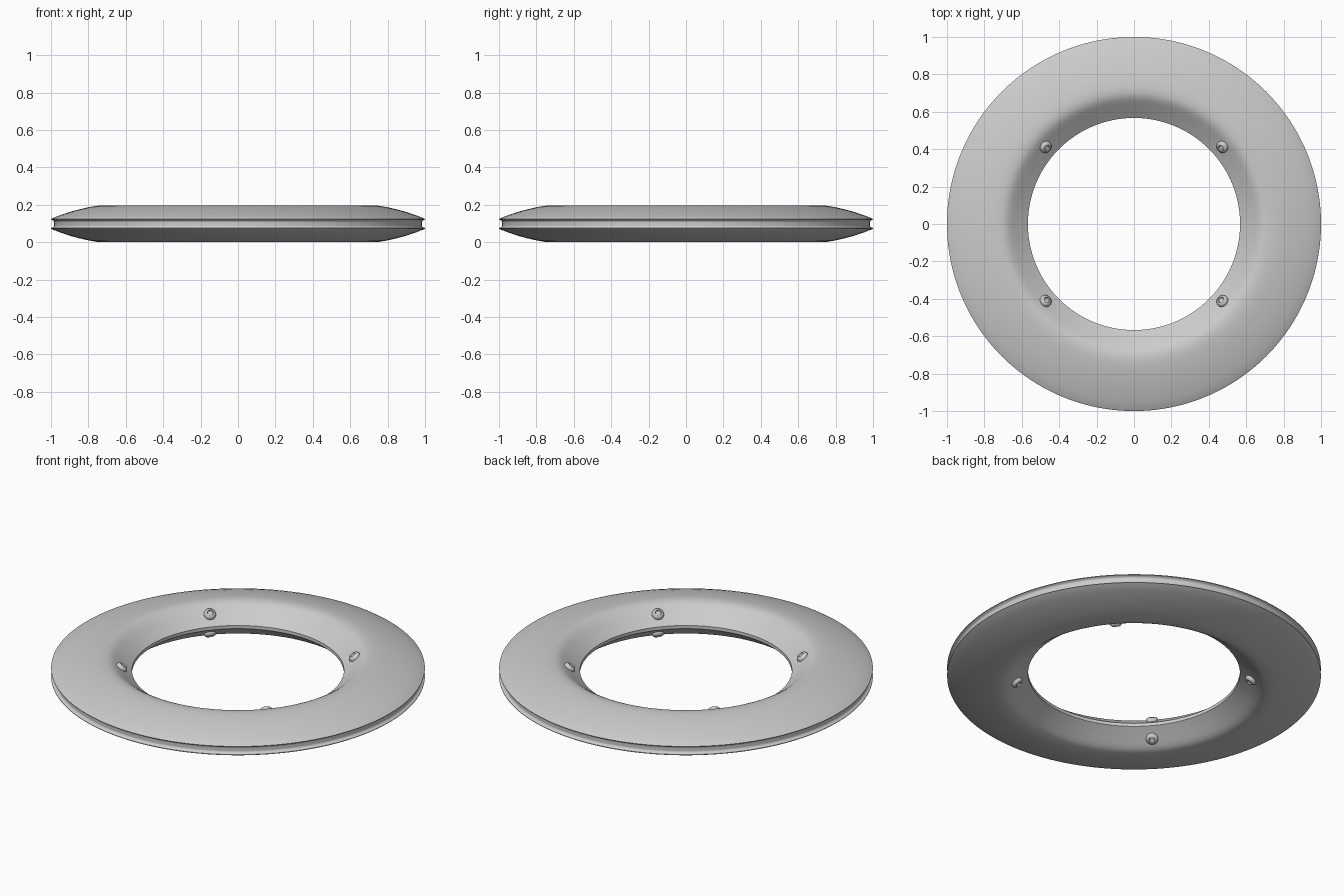
import bpy, math
from mathutils import Vector, Matrix

if "Cube" in bpy.data.objects:
    bpy.data.objects.remove(bpy.data.objects["Cube"])

MID = 0.0985  # height of the symmetry plane


def lathe(name, profile, steps, closed, angle=35):
    """Revolve (radius, z) points round the z axis."""
    verts, faces, n = [], [], len(profile)
    for i in range(steps):
        a = 2 * math.pi * i / steps
        verts += [(r * math.cos(a), r * math.sin(a), z) for r, z in profile]
    for i in range(steps):
        j = (i + 1) % steps
        for k in range(n if closed else n - 1):
            m = (k + 1) % n
            faces.append((i * n + k, j * n + k, j * n + m, i * n + m))
    if not closed:  # cap both ends
        faces.append([i * n for i in reversed(range(steps))])
        faces.append([i * n + n - 1 for i in range(steps)])
    mesh = bpy.data.meshes.new(name)
    mesh.from_pydata(verts, [], faces)
    obj = bpy.data.objects.new(name, mesh)
    bpy.context.collection.objects.link(obj)
    bpy.ops.object.select_all(action='DESELECT')
    obj.select_set(True)
    bpy.context.view_layer.objects.active = obj
    bpy.ops.object.mode_set(mode='EDIT')
    bpy.ops.mesh.select_all(action='SELECT')
    bpy.ops.mesh.normals_make_consistent(inside=False)
    bpy.ops.object.mode_set(mode='OBJECT')
    bpy.ops.object.shade_smooth_by_angle(angle=math.radians(angle))
    return obj


# Ring body: upper half profile from the bore to the grooved outer edge
upper = [(0.567, 0.100), (0.567, 0.108), (0.600, 0.132), (0.630, 0.155),
         (0.652, 0.172), (0.668, 0.183), (0.684, 0.191), (0.702, 0.1955),
         (0.725, 0.197), (0.755, 0.1945), (0.80, 0.187), (0.85, 0.1755),
         (0.90, 0.162), (0.95, 0.145), (0.995, 0.1275), (1.0, 0.124),
         (1.0, 0.121), (0.988, 0.116), (0.984, 0.110), (0.984, 0.105)]
lower = [(r, 2 * MID - z) for r, z in reversed(upper)]
lathe("ring_body", upper + lower, 160, True)

# Rivets: domed heads with a small dimple, set square to the inner slopes
head = [(0.033, -0.012), (0.033, 0.004), (0.030, 0.012), (0.024, 0.018),
        (0.017, 0.020), (0.014, 0.014), (0.006, 0.012)]
slope = math.radians(36)
for side, label in ((1, "top"), (-1, "bottom")):
    for i, (sx, sy) in enumerate(((1, 1), (-1, 1), (-1, -1), (1, -1))):
        out = Vector((0.47 * sx, 0.41 * sy, 0)).normalized()
        normal = -out * math.sin(slope) + Vector((0, 0, side * math.cos(slope)))
        pos = out * 0.628 + Vector((0, 0, MID + side * 0.055))
        rivet = lathe(f"rivet_{label}_{i + 1}", head, 24, False)
        rot = normal.to_track_quat('Z', 'Y').to_matrix().to_4x4()
        rivet.matrix_world = Matrix.Translation(pos) @ rot
